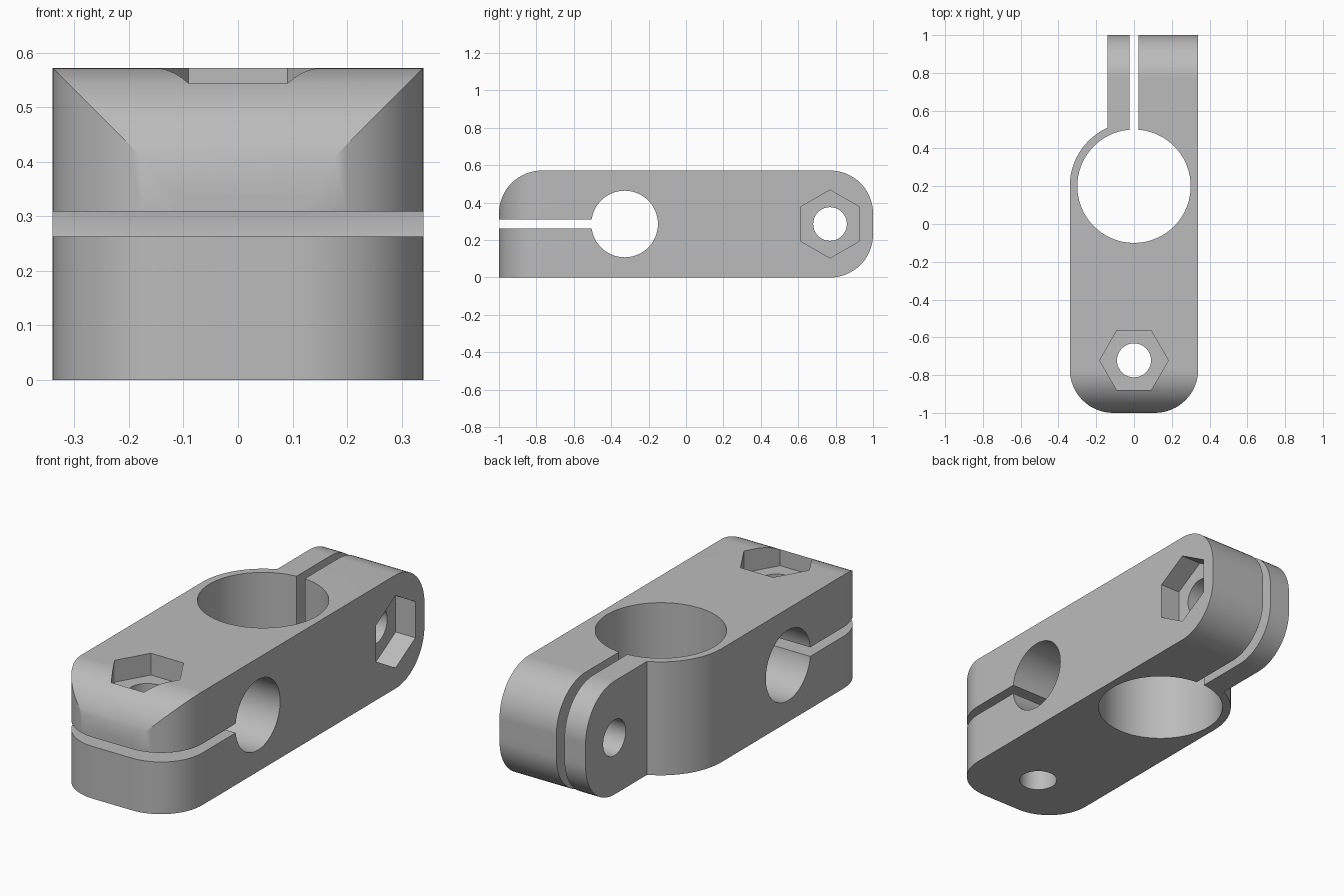
import bpy, bmesh
from math import cos, sin, radians

# Main sizes
W, H, R = 0.34, 0.572, 0.23          # half width, height, corner radius
MID = H / 2
BORE_Y, SIDE_BORE_Y = 0.2, -0.328    # vertical and cross bore positions
BOLT_Y, SIDE_BOLT_Y = -0.722, 0.77   # vertical and cross bolt positions
SLOT = 0.023

old = bpy.data.objects.get("Cube")
if old:
    bpy.data.objects.remove(old, do_unlink=True)

metal = bpy.data.materials.new("plain grey")
metal.use_nodes = True
metal.diffuse_color = (0.5, 0.5, 0.5, 1)
metal.node_tree.nodes["Principled BSDF"].inputs["Base Color"].default_value = (0.5, 0.5, 0.5, 1)


def arc(cx, cy, r, start, end, n=16):
    angles = [radians(start + (end - start) * i / n) for i in range(n + 1)]
    return [(cx + r * cos(a), cy + r * sin(a)) for a in angles]


def polygon(cx, cy, r, sides, turn=0):
    return arc(cx, cy, r, turn, turn + 360, sides)[:-1]


def box(u0, u1, v0, v1):
    return [(u0, v0), (u1, v0), (u1, v1), (u0, v1)]


def prism(name, outline, axis, lo, hi):
    """Extrude a closed outline: (x, y) along Z or (y, z) along X."""
    place = (lambda u, v, w: (u, v, w)) if axis == "Z" else (lambda u, v, w: (w, u, v))
    bm = bmesh.new()
    base = bm.faces.new([bm.verts.new(place(u, v, lo)) for u, v in outline])
    grown = bmesh.ops.extrude_face_region(bm, geom=[base])["geom"]
    for v in grown:
        if isinstance(v, bmesh.types.BMVert):
            v.co["XYZ".index(axis)] = hi
    bmesh.ops.recalc_face_normals(bm, faces=bm.faces)
    mesh = bpy.data.meshes.new(name)
    bm.to_mesh(mesh)
    bm.free()
    mesh.materials.append(metal)
    obj = bpy.data.objects.new(name, mesh)
    bpy.context.scene.collection.objects.link(obj)
    return obj


# Body outline from above: round front corners, narrow flange at the back left
plan = (arc(-W + R, -1 + R, R, 180, 270) + arc(W - R, -1 + R, R, 270, 360)
        + [(W, 1.1), (-0.14, 1.1)] + arc(0, BORE_Y, W, 114.3, 180, 24))
body = prism("clamp_body", plan, "Z", -0.1, H + 0.1)

# Side outline: rounded front top edge and rounded back
side = ([(-1.1, 0)] + arc(1 - R, R, R, -90, 0) + arc(1 - R, H - R, R, 0, 90)
        + arc(-1 + R, H - R, R, 90, 180) + [(-1.1, H - R)])
side_shape = prism("side_shape", side, "X", -0.5, 0.5)

# Bores, bolt holes, nut pockets and clamping slots
cutters = [
    prism("vertical_bore", polygon(0, BORE_Y, 0.3, 96), "Z", -0.2, 0.8),
    prism("cross_bore", polygon(SIDE_BORE_Y, MID, 0.178, 64), "X", -0.6, 0.6),
    prism("vertical_slot", box(-SLOT, SLOT, BORE_Y, 1.2), "Z", -0.2, 0.8),
    prism("cross_slot", box(-1.2, SIDE_BORE_Y, MID - SLOT, MID + SLOT), "X", -0.6, 0.6),
    prism("vertical_bolt_hole", polygon(0, BOLT_Y, 0.09, 40), "Z", -0.2, 0.8),
    prism("cross_bolt_hole", polygon(SIDE_BOLT_Y, MID, 0.09, 40), "X", -0.6, 0.6),
    prism("top_nut_pocket", polygon(0, BOLT_Y, 0.182, 6), "Z", H - 0.11, 0.8),
    prism("side_nut_pocket", polygon(SIDE_BOLT_Y, MID, 0.182, 6, 30), "X", W - 0.11, 0.6),
]


def combine(tool, operation):
    mod = body.modifiers.new(tool.name, "BOOLEAN")
    mod.operation = operation
    mod.solver = "EXACT"
    mod.object = tool
    tool.hide_render = True


combine(side_shape, "INTERSECT")
for cutter in cutters:
    combine(cutter, "DIFFERENCE")

# Bake the cuts and drop the helper shapes
bpy.context.view_layer.update()
baked = bpy.data.meshes.new_from_object(
    body.evaluated_get(bpy.context.evaluated_depsgraph_get()))
body.modifiers.clear()
body.data = baked
baked.materials.clear()
baked.materials.append(metal)
for face in baked.polygons:
    face.material_index = 0
for tool in [side_shape] + cutters:
    bpy.data.objects.remove(tool, do_unlink=True)

# Smooth curved walls, crisp edges, clean flat faces
bpy.ops.object.select_all(action="DESELECT")
body.select_set(True)
bpy.context.view_layer.objects.active = body
bpy.ops.object.shade_smooth_by_angle(angle=radians(25))
weighted = body.modifiers.new("clean_flats", "WEIGHTED_NORMAL")
weighted.keep_sharp = True
